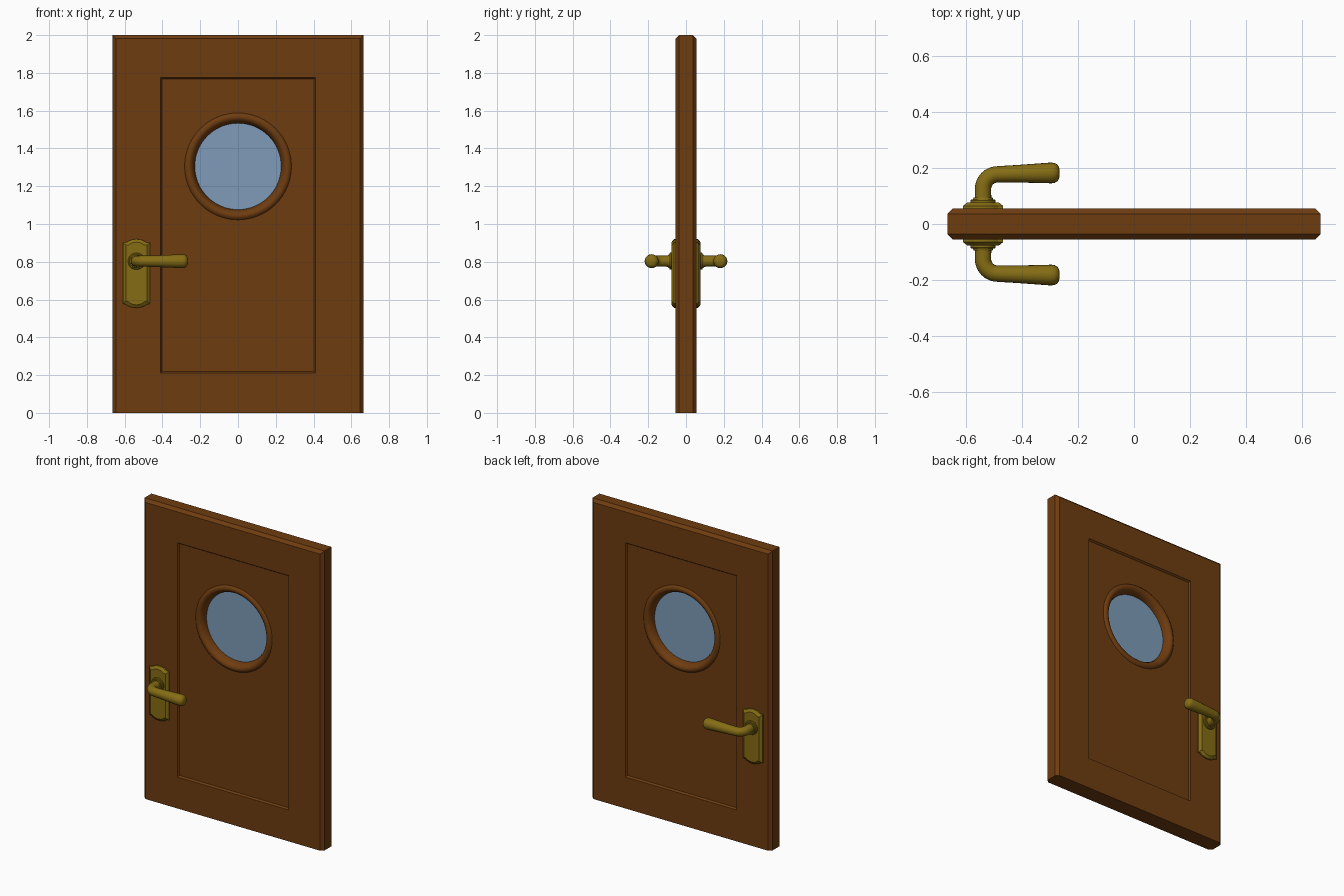
import bpy, bmesh, math
from mathutils import Vector

if "Cube" in bpy.data.objects:
    bpy.data.objects.remove(bpy.data.objects["Cube"])


def material(name, color):
    m = bpy.data.materials.new(name)
    m.diffuse_color = (*color, 1)
    m.use_nodes = True
    m.node_tree.nodes["Principled BSDF"].inputs["Base Color"].default_value = m.diffuse_color
    return m


WOOD = material("brown wood", (0.156, 0.045, 0.005))
BRASS = material("dark brass", (0.235, 0.152, 0.007))
GLASS = material("blue grey glass", (0.21, 0.33, 0.48))
WINDOW_Z, HANDLE_X, HANDLE_Z = 1.305, -0.538, 0.803


def finish(obj, name, mat, angle=35):
    obj.name = name
    obj.data.materials.clear()
    obj.data.materials.append(mat)
    bpy.ops.object.select_all(action='DESELECT')
    obj.select_set(True)
    bpy.context.view_layer.objects.active = obj
    bpy.ops.object.shade_smooth_by_angle(angle=math.radians(angle))
    return obj


def from_bmesh(bm, name, mat, angle=35):
    bmesh.ops.recalc_face_normals(bm, faces=bm.faces[:])
    mesh = bpy.data.meshes.new(name)
    bm.to_mesh(mesh)
    bm.free()
    obj = bpy.data.objects.new(name, mesh)
    bpy.context.collection.objects.link(obj)
    return finish(obj, name, mat, angle)


def loft(rings, name, mat, angle=35):
    """Skin a list of closed point loops and cap both ends."""
    bm = bmesh.new()
    loops = [[bm.verts.new(p) for p in ring] for ring in rings]
    n = len(loops[0])
    for a, b in zip(loops, loops[1:]):
        for i in range(n):
            j = (i + 1) % n
            bm.faces.new((a[i], a[j], b[j], b[i]))
    bm.faces.new(loops[0])
    bm.faces.new(loops[-1])
    return from_bmesh(bm, name, mat, angle)


# Door slab: chamfered on the sides and top, square at the bottom
bm = bmesh.new()
bmesh.ops.create_cube(bm, size=1)
for v in bm.verts:
    v.co = Vector((v.co.x * 1.33, v.co.y * 0.11, v.co.z * 2 + 1))
edges = [e for e in bm.edges
         if abs(e.verts[0].co.y - e.verts[1].co.y) < 1e-4
         and max(v.co.z for v in e.verts) > 1]
bmesh.ops.bevel(bm, geom=edges, offset=0.019, segments=1, affect='EDGES')

# Recessed panel on the front and back
bm.normal_update()
for face in [f for f in bm.faces if abs(f.normal.y) > 0.99]:
    bmesh.ops.inset_region(bm, faces=[face], thickness=0.15)
    for v in face.verts:
        v.co.x = math.copysign(0.41, v.co.x)
        v.co.z = 1.775 if v.co.z > 1 else 0.21
    bmesh.ops.inset_region(bm, faces=[face], thickness=0.012, depth=-0.012)
door = from_bmesh(bm, "door_slab", WOOD, 30)

# Round window opening
bpy.ops.mesh.primitive_cylinder_add(vertices=64, radius=0.26, depth=0.5,
                                    location=(0, 0, WINDOW_Z),
                                    rotation=(math.pi / 2, 0, 0))
cutter = bpy.context.object
cutter.name = "window_cutter"
cutter.hide_render = True
cutter.hide_viewport = False
cut = door.modifiers.new("window opening", 'BOOLEAN')
cut.object = cutter
cut.operation = 'DIFFERENCE'
cut.solver = 'EXACT'
bpy.context.view_layer.objects.active = door
bpy.ops.object.modifier_apply(modifier=cut.name)
bpy.data.objects.remove(cutter)

# Rounded window frame and glass pane
bpy.ops.mesh.primitive_torus_add(major_radius=0.262, minor_radius=0.034,
                                 major_segments=64, minor_segments=20,
                                 location=(0, 0, WINDOW_Z),
                                 rotation=(math.pi / 2, 0, 0))
bpy.context.object.scale.z = 0.055 / 0.034
finish(bpy.context.object, "window_frame", WOOD, 60)
bpy.ops.mesh.primitive_cylinder_add(vertices=64, radius=0.245, depth=0.01,
                                    location=(0, 0, WINDOW_Z),
                                    rotation=(math.pi / 2, 0, 0))
finish(bpy.context.object, "window_glass", GLASS)

# Backplate outline: half profile, mirrored
HALF = [(0.0, 0.92), (0.025, 0.917), (0.045, 0.908), (0.054, 0.902),
        (0.072, 0.902), (0.072, 0.578), (0.054, 0.574), (0.045, 0.567),
        (0.025, 0.559), (0.0, 0.556)]
OUTLINE = HALF + [(-x, z) for x, z in HALF[-2:0:-1]]


def plate_ring(y, inset):
    sx, sz = 1 - inset / 0.072, 1 - inset / 0.182
    return [(HANDLE_X + x * sx, y, 0.738 + (z - 0.738) * sz) for x, z in OUTLINE]


def circle_ring(center, tangent, r, n=20):
    side = Vector((-tangent.y, tangent.x, 0))
    return [center + side * (r * math.cos(a)) + Vector((0, 0, r * math.sin(a)))
            for a in (2 * math.pi * i / n for i in range(n))]


def lever_path(s):
    """Centre points and radii: neck, bend, then a swelling grip."""
    pts = [(HANDLE_X, 0.06, 0.03), (HANDLE_X, 0.125, 0.029)]
    for i in range(1, 9):
        a = math.pi / 2 * i / 8
        pts.append((HANDLE_X + 0.052 * (1 - math.cos(a)),
                    0.125 + 0.052 * math.sin(a), 0.029))
    pts += [(-0.42, 0.179, 0.031), (-0.295, 0.182, 0.037), (-0.282, 0.182, 0.035),
            (-0.272, 0.182, 0.029), (-0.267, 0.182, 0.02), (-0.265, 0.182, 0.008)]
    return [(Vector((x, s * y, HANDLE_Z)), r) for x, y, r in pts]


# Handle set on each side of the door
for s, side in ((-1, "front"), (1, "back")):
    loft([plate_ring(s * 0.05, 0), plate_ring(s * 0.064, 0),
          plate_ring(s * 0.077, 0.016)], side + "_handle_plate", BRASS, 25)
    axis = Vector((0, s, 0))
    loft([circle_ring(Vector((HANDLE_X, s * y, HANDLE_Z)), axis, r, 24)
          for y, r in ((0.07, 0.045), (0.084, 0.045), (0.088, 0.041),
                       (0.088, 0.036), (0.094, 0.034))],
         side + "_handle_collar", BRASS)
    path = lever_path(s)
    rings = []
    for i, (p, r) in enumerate(path):
        t = path[min(i + 1, len(path) - 1)][0] - path[max(i - 1, 0)][0]
        rings.append(circle_ring(p, t.normalized(), r))
    loft(rings, side + "_lever", BRASS, 60)
